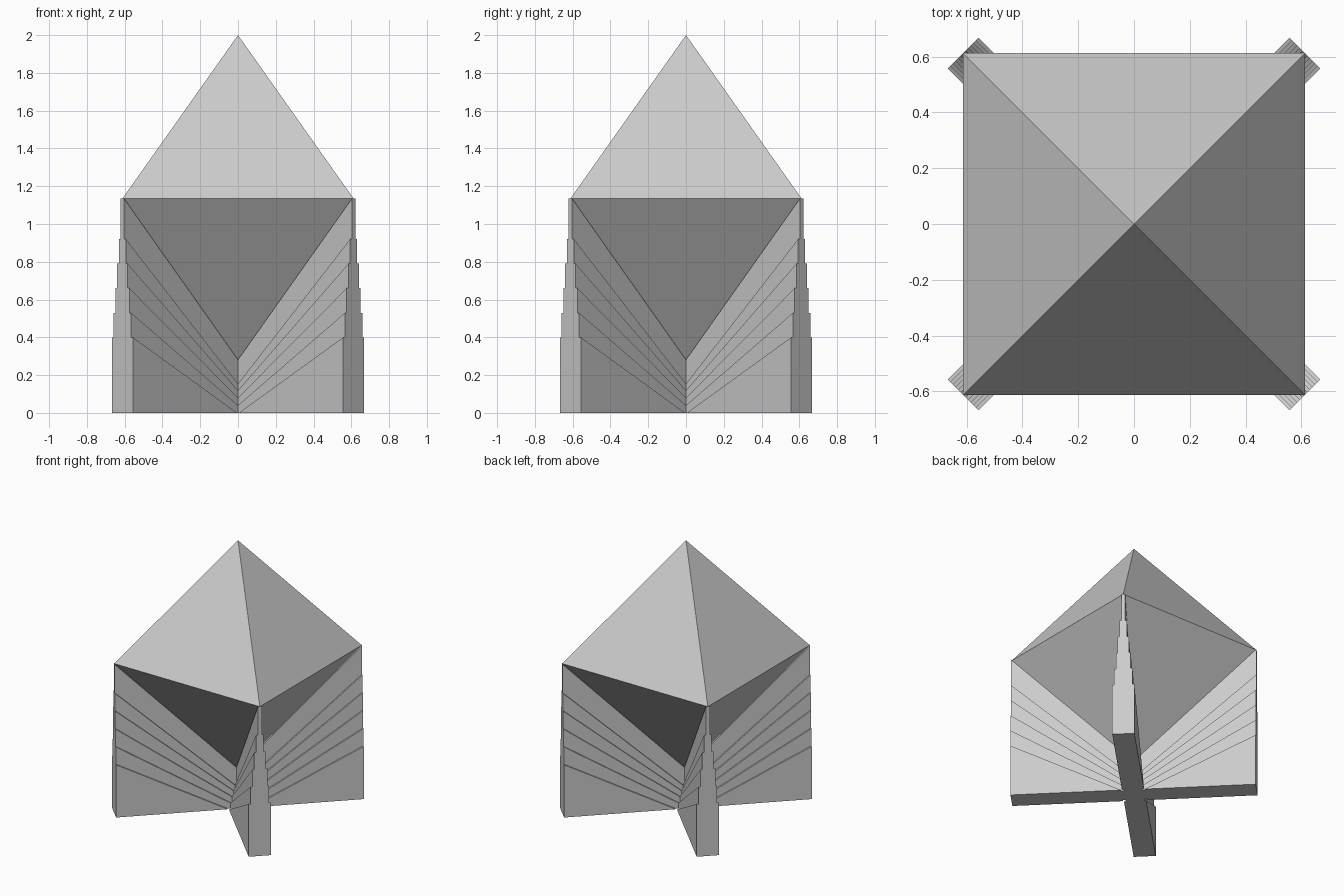
import bpy, bmesh, math
from mathutils import Matrix, Vector

old = bpy.data.objects.get("Cube")
if old:
    bpy.data.objects.remove(old, do_unlink=True)

RADIUS = 0.866           # octahedron radius, also fin length
MIDDLE = 2 - RADIUS      # height of the octahedron's equator
LAYERS = 6

grey = bpy.data.materials.new("light grey")
grey.use_nodes = True
colour = (0.6, 0.6, 0.6, 1)
grey.diffuse_color = colour
grey.node_tree.nodes["Principled BSDF"].inputs["Base Color"].default_value = colour


def add_object(name, bm):
    bmesh.ops.recalc_face_normals(bm, faces=bm.faces)
    mesh = bpy.data.meshes.new(name)
    bm.to_mesh(mesh)
    bm.free()
    mesh.materials.append(grey)
    obj = bpy.data.objects.new(name, mesh)
    bpy.context.collection.objects.link(obj)
    return obj


def add_band(bm, profile, half_width):
    """Extrude a (radius, height) profile sideways into a slab."""
    sides = [[bm.verts.new((r, s * half_width, z)) for r, z in profile]
             for s in (-1, 1)]
    bm.faces.new(sides[0])
    bm.faces.new(sides[1][::-1])
    for i in range(len(profile)):
        j = (i + 1) % len(profile)
        bm.faces.new((sides[0][i], sides[0][j], sides[1][j], sides[1][i]))


# Octahedron with its equator corners on the diagonals
bm = bmesh.new()
corners = [bm.verts.new((RADIUS * math.cos(a), RADIUS * math.sin(a), MIDDLE))
           for a in (math.pi / 4 + k * math.pi / 2 for k in range(4))]
for height in (2, MIDDLE - RADIUS):
    tip = bm.verts.new((0, 0, height))
    for k in range(4):
        bm.faces.new((corners[k], corners[(k + 1) % 4], tip))
add_object("octahedron", bm)

# Sloping top line of each fin layer: (height at the core, height at the end)
tops = [(0.0433 * (k - 1), 0.4 + 0.13 * k) for k in range(LAYERS - 1)]
tops.append((MIDDLE - RADIUS, MIDDLE))
# The lowest layer starts where its top line meets the ground
start = RADIUS * -tops[0][0] / (tops[0][1] - tops[0][0])

# Four stepped fins, each layer thinner than the one below
for k, name in enumerate(("back_left", "back_right", "front_right", "front_left")):
    bm = bmesh.new()
    for n, (inner, outer) in enumerate(tops):
        half_width = 0.078 - 0.0129 * n
        if n == 0:
            profile = [(start, 0), (RADIUS, 0), (RADIUS, outer)]
        elif n == 1:
            profile = [(0, 0), (start, 0), (RADIUS, tops[0][1]), (RADIUS, outer)]
        else:
            below = tops[n - 1]
            profile = [(0, below[0]), (RADIUS, below[1]), (RADIUS, outer), (0, inner)]
        add_band(bm, profile, half_width)
    turn = Matrix.Rotation(math.pi / 4 + k * math.pi / 2, 4, "Z")
    bmesh.ops.transform(bm, matrix=turn, verts=bm.verts)
    add_object(name + "_fin", bm)
